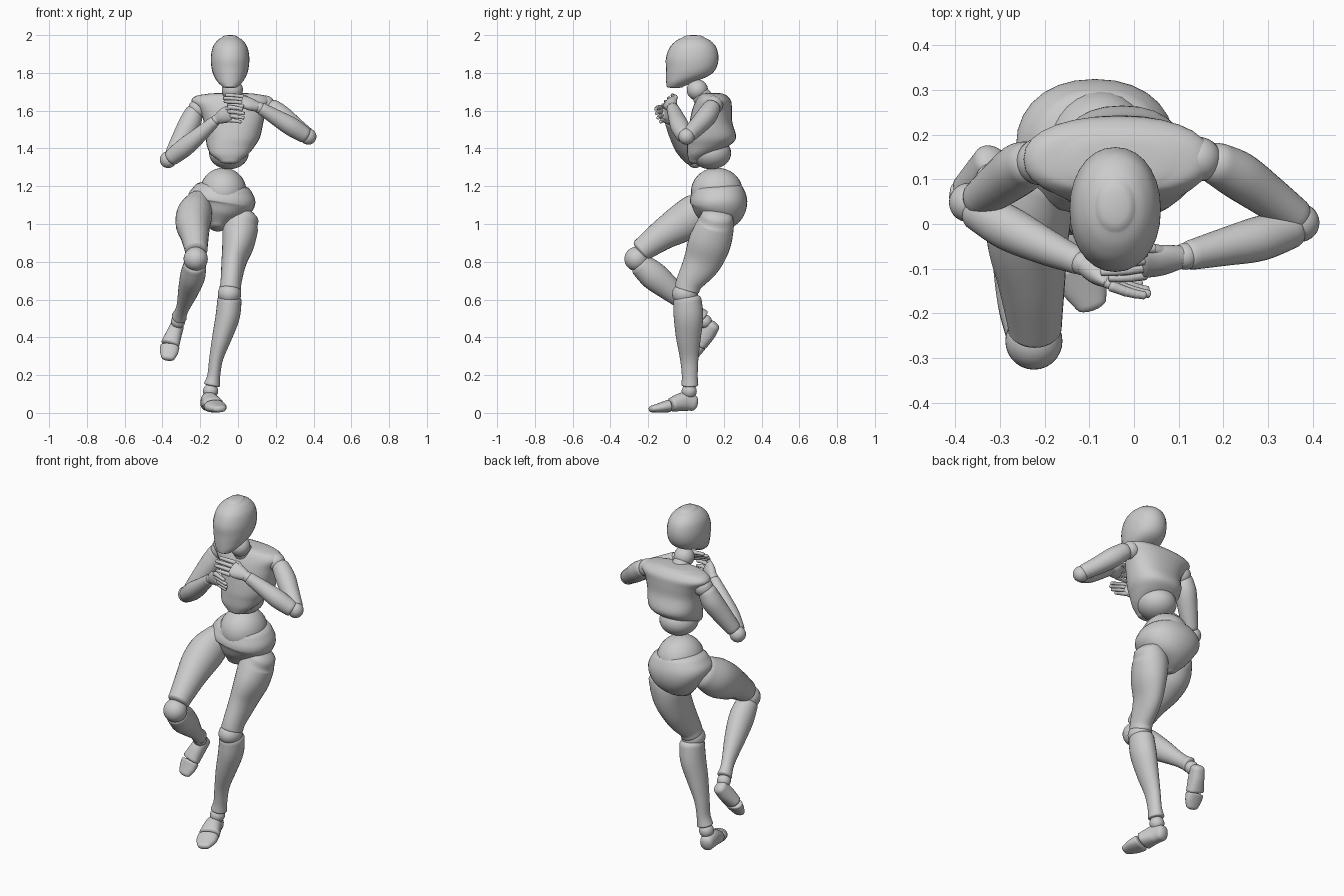
import bpy, bmesh, math
from mathutils import Vector as V

X, Z = V((1, 0, 0)), V((0, 0, 1))


def finish(name, bm):
    bmesh.ops.recalc_face_normals(bm, faces=bm.faces)
    for f in bm.faces:
        f.smooth = True
    me = bpy.data.meshes.new(name)
    bm.to_mesh(me)
    bm.free()
    ob = bpy.data.objects.new(name, me)
    bpy.context.collection.objects.link(ob)
    return ob


def ball(name, c, r):
    bm = bmesh.new()
    bmesh.ops.create_uvsphere(bm, u_segments=28, v_segments=18, radius=1)
    r = r if isinstance(r, tuple) else (r, r, r)
    bmesh.ops.scale(bm, vec=r, verts=bm.verts)
    bmesh.ops.translate(bm, vec=c, verts=bm.verts)
    return finish(name, bm)


def spline(a, b, c, d, t):
    return [0.5 * (2 * q + (r - p) * t + (2 * p - 5 * q + 4 * r - s) * t * t
            + (3 * q - p - 3 * r + s) * t ** 3) for p, q, r, s in zip(a, b, c, d)]


def loft(name, st, ref=X, caps=(.5, .5), flat=False, power=2.0, sides=28, steps=5):
    """Smooth skin over stations (x, y, z, radius along ref, other radius) with domed ends."""
    st = [tuple(s) if len(s) == 5 else (*s, s[3]) for s in st]
    p = [st[0]] + st + [st[-1]]
    rows = [spline(*p[i:i + 4], k / steps) for i in range(len(st) - 1) for k in range(steps)]
    rows.append(list(st[-1]))
    pts = [V(r[:3]) for r in rows]
    rings, n = [], len(rows)
    for i, r in enumerate(rows):
        t = (pts[min(i + 1, n - 1)] - pts[max(i - 1, 0)]).normalized()
        if flat:
            t = Z * (1 if t.z > 0 else -1)
        a = (ref - t * ref.dot(t)).normalized()
        rings.append((pts[i], a, t.cross(a), t, r[3], r[4]))
    # domed ends
    dome = [math.radians(d) for d in (25, 48, 68, 84)]

    def cap(ring, sign, k):
        c, a, b, t, ra, rb = ring
        h = k * min(ra, rb) * sign
        return [(c + t * h * math.sin(d), a, b, t, ra * math.cos(d), rb * math.cos(d)) for d in dome]
    rings = cap(rings[0], -1, caps[0])[::-1] + rings + cap(rings[-1], 1, caps[1])
    bm = bmesh.new()
    loops = []
    for c, a, b, t, ra, rb in rings:
        lp = []
        for j in range(sides):
            u = 2 * math.pi * j / sides
            cu, su = math.cos(u), math.sin(u)
            e = 2 / power
            lp.append(bm.verts.new(c + a * ra * math.copysign(abs(cu) ** e, cu)
                                   + b * rb * math.copysign(abs(su) ** e, su)))
        loops.append(lp)
    for l0, l1 in zip(loops, loops[1:]):
        for j in range(sides):
            k = (j + 1) % sides
            bm.faces.new((l0[j], l0[k], l1[k], l1[j]))
    bm.faces.new(loops[0])
    bm.faces.new(loops[-1])
    return finish(name, bm)


def hand(side, wrist, knuckle, tip, spread, curl):
    wrist, knuckle, tip = V(wrist), V(knuckle), V(tip)
    spread, curl = V(spread).normalized(), V(curl)
    mid = wrist.lerp(knuckle, .55)
    loft(side + "_palm", [(*wrist, .026, .024), (*mid, .04, .026), (*knuckle, .042, .017)], spread)
    # four fingers of three joints each
    for i in range(4):
        off = spread * (i - 1.5) * .024
        length = (.88, 1, .96, .78)[3 - i]
        pts = [knuckle + off + (tip - knuckle) * length * t + curl * t * t for t in (0, .42, .73, 1)]
        for j in range(3):
            a, b = pts[j], pts[j + 1]
            r = .0125 - .0012 * j
            loft(f"{side}_finger_{i}_{j}", [(*a, r), (*a.lerp(b, .5), r * .92), (*b, r * .9)],
                 spread, sides=10, steps=2)
    # thumb
    base = mid + spread * .026
    pts = [base, base + spread * .018 + (tip - knuckle) * .2, base + spread * .022 + (tip - knuckle) * .45]
    for j in range(2):
        loft(f"{side}_thumb_{j}", [(*pts[j], .014 - .002 * j), (*pts[j + 1], .011 - .001 * j)],
             curl, sides=10, steps=3)


# head and neck
loft("head", [(-.042, -.058, 1.728, .042, .045), (-.042, -.032, 1.752, .066, .073),
              (-.042, .008, 1.785, .086, .114), (-.042, .027, 1.825, .098, .133),
              (-.042, .033, 1.88, .102, .139), (-.042, .037, 1.935, .092, .123),
              (-.042, .039, 1.97, .069, .091), (-.042, .04, 1.988, .043, .057)],
     flat=True, caps=(.2, .28), power=2.1)
ball("neck_ball", (-.03, .06, 1.71), .056)
loft("neck", [(-.03, .1, 1.65, .055), (-.03, .075, 1.69, .048)])

# torso
loft("chest", [(-.045, .05, 1.335, .055, .035), (-.045, .077, 1.37, .1, .07),
               (-.037, .118, 1.415, .128, .112), (-.027, .136, 1.46, .144, .129),
               (-.023, .132, 1.54, .158, .113), (-.03, .138, 1.605, .18, .105),
               (-.037, .145, 1.65, .21, .094), (-.037, .143, 1.678, .185, .075),
               (-.036, .14, 1.688, .13, .06)],
     flat=True, caps=(.5, .1), power=2.3)
ball("waist_ball", (-.048, .132, 1.375), (.105, .107, .085))
ball("belly_ball", (-.078, .163, 1.172), (.123, .137, .126))
loft("pelvis", [(-.112, .14, .985, .04, .06), (-.105, .155, 1.03, .1, .115),
                (-.092, .17, 1.09, .165, .148), (-.085, .172, 1.14, .178, .15),
                (-.08, .17, 1.19, .15, .13)], ref=V((1, 0, -.22)), caps=(.4, .25), power=2.2)

# arms
loft("right_upper_arm", [(-.235, .135, 1.585, .05), (-.257, .123, 1.53, .058),
                         (-.3, .09, 1.45, .052), (-.345, .056, 1.37, .042)], caps=(.8, .5))
loft("right_forearm", [(-.35, .03, 1.353, .044), (-.28, -.01, 1.408, .05),
                       (-.2, -.05, 1.475, .041), (-.125, -.083, 1.543, .03)], ref=Z)
loft("left_upper_arm", [(.185, .135, 1.612, .048), (.235, .108, 1.57, .054),
                        (.3, .062, 1.518, .048), (.362, .016, 1.473, .041)], ref=Z, caps=(.8, .5))
loft("left_forearm", [(.352, -.01, 1.472, .044), (.28, -.033, 1.517, .05),
                      (.2, -.052, 1.565, .042), (.125, -.07, 1.61, .033)], ref=Z)
for name, c, r in (("right_shoulder", (-.21, .14, 1.61), .053), ("left_shoulder", (.145, .145, 1.63), .05),
                   ("right_elbow", (-.37, .048, 1.34), .044), ("left_elbow", (.372, .003, 1.463), .043),
                   ("right_wrist", (-.115, -.088, 1.552), .027), ("left_wrist", (.115, -.072, 1.615), .03)):
    ball(name, c, r)
hand("right", (-.11, -.09, 1.555), (-.05, -.128, 1.585), (.033, -.165, 1.578), (0, -.3, .92), (.0, .012, -.005))
hand("left", (.11, -.073, 1.618), (.025, -.088, 1.648), (-.075, -.11, 1.666), (0, .6, .6), (.0, .01, -.008))

# standing leg
loft("left_thigh", [(.042, .165, 1.04, .075, .085), (.016, .155, .99, .093, .1),
                    (.002, .125, .9, .086, .112), (-.022, .085, .8, .066, .1),
                    (-.036, .022, .7, .056, .072), (-.042, .005, .655, .057, .066)], caps=(.5, .3))
ball("left_knee", (-.045, -.005, .63), (.062, .069, .06))
loft("left_shin", [(-.045, .008, .6, .064, .074), (-.055, .013, .51, .064, .078),
                   (-.085, .013, .4, .052, .066), (-.115, .017, .29, .037, .049),
                   (-.128, .02, .2, .034, .042), (-.138, .02, .148, .043, .045)], caps=(.5, .2))
ball("left_ankle", (-.145, .017, .115), .04)
loft("left_foot", [(-.163, .04, .052, .037, .042), (-.152, -.01, .06, .045, .05),
                   (-.132, -.075, .043, .056, .038)], caps=(.6, .3), power=2.3)
loft("left_toes", [(-.126, -.095, .036, .057, .033), (-.112, -.135, .028, .054, .026),
                   (-.096, -.178, .021, .036, .018)], caps=(.3, .9), power=2.3)

# raised leg
loft("right_thigh", [(-.205, .12, 1.1, .075, .09), (-.23, .05, 1.05, .094, .107),
                     (-.238, -.03, 1.0, .092, .1), (-.23, -.12, .945, .077, .082),
                     (-.223, -.21, .88, .063, .066), (-.222, -.235, .86, .06, .062)], caps=(.6, .3))
ball("right_knee", (-.224, -.262, .815), .064)
loft("right_shin", [(-.228, -.24, .785, .06, .062), (-.24, -.17, .725, .066, .075),
                    (-.262, -.08, .65, .055, .062), (-.287, .01, .572, .037, .043),
                    (-.302, .055, .533, .034, .038), (-.311, .085, .508, .04, .042)], caps=(.4, .3))
ball("right_ankle", (-.317, .1, .484), .037)
loft("right_foot", [(-.322, .142, .462, .036, .038), (-.338, .112, .42, .041, .044),
                    (-.358, .078, .365, .049, .037)], caps=(.6, .3), power=2.3)
loft("right_toes", [(-.361, .071, .35, .051, .033), (-.366, .054, .32, .048, .026),
                    (-.371, .038, .293, .036, .02)], caps=(.3, .8), power=2.3)
